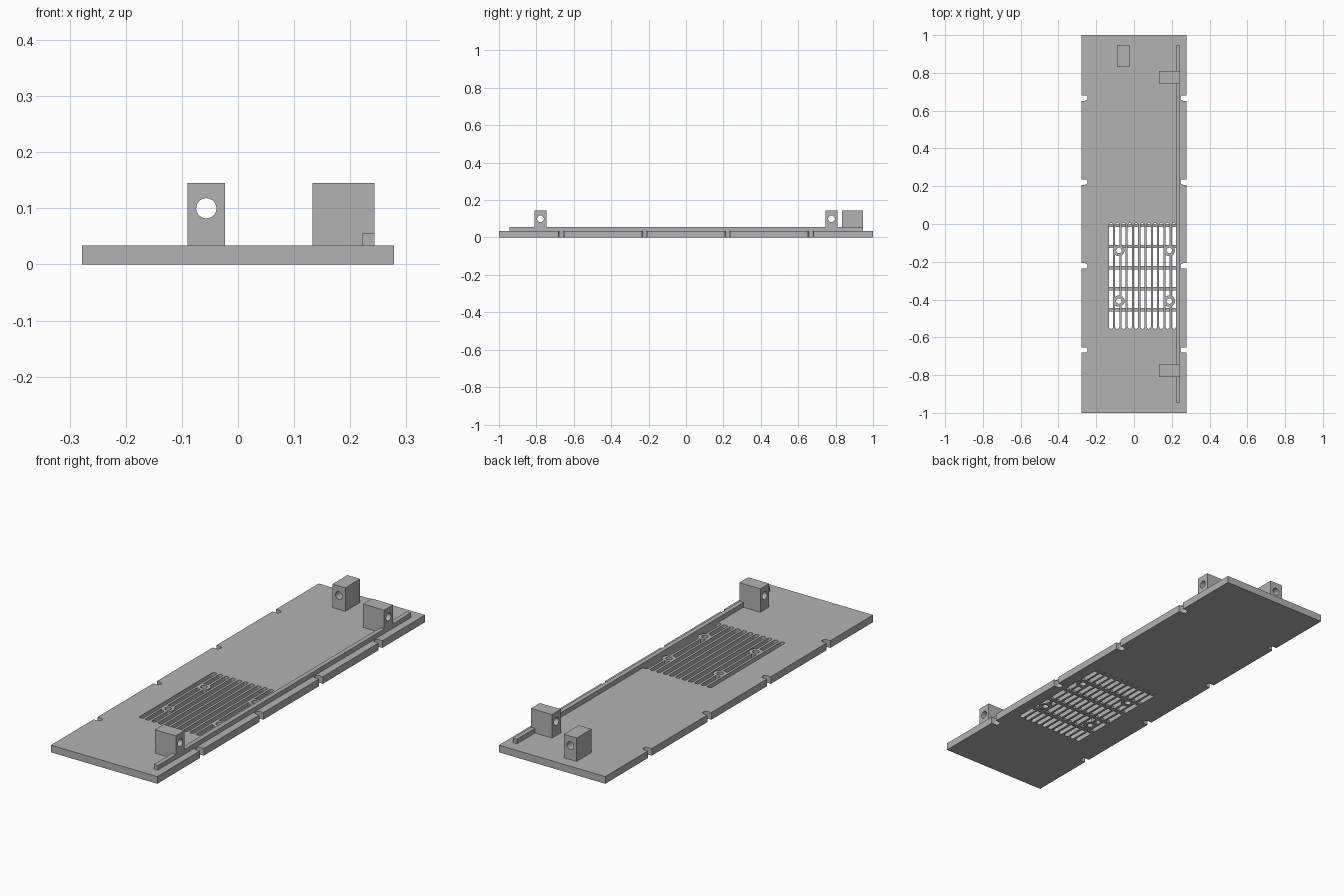
import bpy, bmesh, math
from mathutils import Matrix, Vector

if "Cube" in bpy.data.objects:
    bpy.data.objects.remove(bpy.data.objects["Cube"])

grey = bpy.data.materials.new("plain grey")
grey.diffuse_color = (0.45, 0.45, 0.45, 1)
grey.use_nodes = True
grey.node_tree.nodes["Principled BSDF"].inputs["Base Color"].default_value = grey.diffuse_color

T = 0.034            # plate thickness
W = 0.278            # plate half width


def finish(name, bm):
    bmesh.ops.recalc_face_normals(bm, faces=bm.faces)
    mesh = bpy.data.meshes.new(name)
    bm.to_mesh(mesh)
    bm.free()
    mesh.materials.append(grey)
    ob = bpy.data.objects.new(name, mesh)
    bpy.context.collection.objects.link(ob)
    return ob


def add_box(bm, x0, x1, y0, y1, z0, z1):
    m = Matrix.Translation(((x0 + x1) / 2, (y0 + y1) / 2, (z0 + z1) / 2))
    m = m @ Matrix.Diagonal((x1 - x0, y1 - y0, z1 - z0, 1))
    bmesh.ops.create_cube(bm, size=1, matrix=m)


def add_cylinder(bm, centre, r, depth, axis='Z', n=32):
    rot = {'X': Matrix.Rotation(math.pi / 2, 4, 'Y'),
           'Y': Matrix.Rotation(math.pi / 2, 4, 'X'), 'Z': Matrix()}[axis]
    bmesh.ops.create_cone(bm, cap_ends=True, segments=n, radius1=r, radius2=r,
                          depth=depth, matrix=Matrix.Translation(centre) @ rot)


def add_slot(bm, a, b, r, z0=-0.05, z1=0.1, n=10):
    """Upright prism with rounded ends running from a to b."""
    a, b = Vector(a), Vector(b)
    d = (b - a).normalized()
    side = Vector((-d.y, d.x))
    pts = []
    for c, f in ((b, 1), (a, -1)):
        for i in range(n + 1):
            t = math.pi * i / n
            pts.append(c + f * r * (d * math.sin(t) - side * math.cos(t)))
    face = bm.faces.new([bm.verts.new((p.x, p.y, z0)) for p in pts])
    ext = bmesh.ops.extrude_face_region(bm, geom=[face])
    top = [v for v in ext['geom'] if isinstance(v, bmesh.types.BMVert)]
    bmesh.ops.translate(bm, verts=top, vec=(0, 0, z1 - z0))


def subtract(ob, cutter):
    mod = ob.modifiers.new("cut", 'BOOLEAN')
    mod.operation, mod.solver, mod.object = 'DIFFERENCE', 'EXACT', cutter
    bpy.context.view_layer.objects.active = ob
    bpy.ops.object.modifier_apply(modifier=mod.name)
    bpy.data.objects.remove(cutter)


def smooth(ob):
    bpy.ops.object.select_all(action='DESELECT')
    ob.select_set(True)
    bpy.context.view_layer.objects.active = ob
    bpy.ops.object.shade_smooth_by_angle(angle=math.radians(30))


# Vent grille: long slots, interrupted by low crossbars and full-height bosses
bm = bmesh.new()
for i in range(11):
    x = -0.122 + i * 0.0333
    add_slot(bm, (x, -0.544), (x, -0.006), 0.011)
slots = finish("slot_cutter", bm)

bm = bmesh.new()
for i in range(5):
    add_box(bm, -0.2, 0.3, -0.017 - i * 0.1113, 0.001 - i * 0.1113, -0.1, 0.011)
subtract(slots, finish("crossbar_cutter", bm))

screws = [(x, y) for x in (-0.08, 0.187) for y in (-0.14, -0.408)]
bm = bmesh.new()
for x, y in screws:
    add_cylinder(bm, (x, y, 0), 0.03, 0.6)
subtract(slots, finish("boss_cutter", bm))

# Base plate with grille, screw holes and edge notches
bm = bmesh.new()
add_box(bm, -W, W, -1, 1, 0, T)
plate = finish("base_plate", bm)
subtract(plate, slots)

bm = bmesh.new()
for x, y in screws:
    add_cylinder(bm, (x, y, 0), 0.0145, 0.3)
for s in (-1, 1):
    for y in (-0.667, -0.222, 0.222, 0.667):
        add_slot(bm, (s * 0.26, y), (s * 0.33, y), 0.0145)
subtract(plate, finish("hole_cutter", bm))
smooth(plate)

# Long rail beside the right edge
bm = bmesh.new()
add_box(bm, 0.222, 0.243, -0.945, 0.945, T, 0.056)
finish("side_rail", bm)


# Mounting lugs with a through hole
def lug(name, x0, x1, y0, y1, axis):
    bm = bmesh.new()
    add_box(bm, x0, x1, y0, y1, T, 0.145)
    ob = finish(name, bm)
    bm = bmesh.new()
    add_cylinder(bm, ((x0 + x1) / 2, (y0 + y1) / 2, 0.1), 0.018, 0.3, axis)
    subtract(ob, finish("lug_hole_cutter", bm))
    smooth(ob)


lug("front_lug", 0.133, 0.243, -0.811, -0.745, 'X')
lug("rear_lug", 0.133, 0.243, 0.745, 0.811, 'X')
lug("end_lug", -0.09, -0.023, 0.834, 0.945, 'Y')
